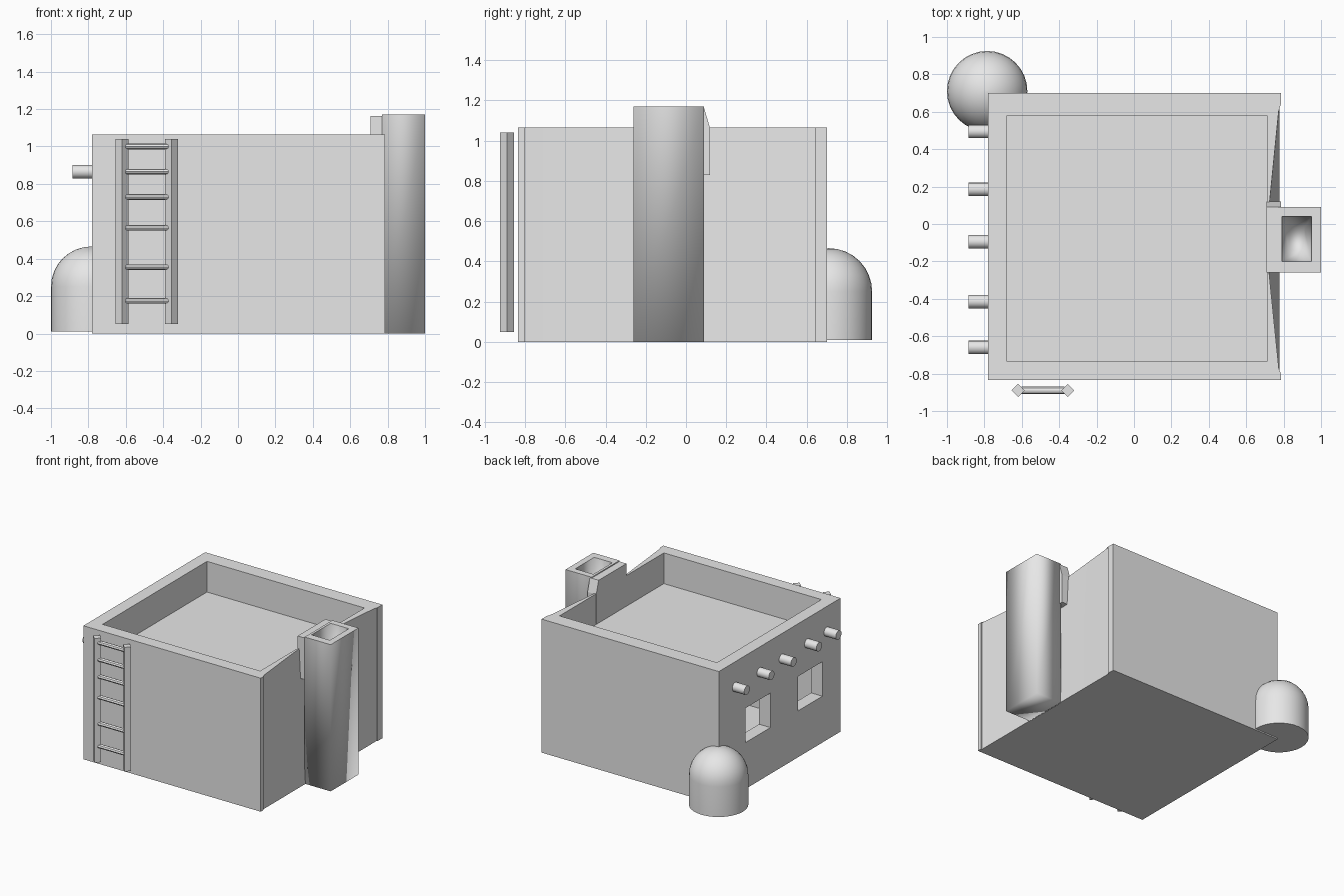
import bpy
import bmesh
import math
from mathutils import Matrix

cube = bpy.data.objects.get("Cube")
if cube:
    bpy.data.objects.remove(cube, do_unlink=True)

# One plain grey for everything
grey = bpy.data.materials.new("plain grey")
grey.use_nodes = True
COLOUR = (0.8, 0.8, 0.8, 1)
grey.diffuse_color = COLOUR
grey.node_tree.nodes["Principled BSDF"].inputs["Base Color"].default_value = COLOUR


def finish(name, bm):
    bmesh.ops.recalc_face_normals(bm, faces=bm.faces)
    mesh = bpy.data.meshes.new(name)
    bm.to_mesh(mesh)
    bm.free()
    mesh.materials.append(grey)
    obj = bpy.data.objects.new(name, mesh)
    bpy.context.collection.objects.link(obj)
    return obj


def loft(name, rings):
    """Closed solid through (outline, height) rings with equal point counts."""
    bm = bmesh.new()
    loops = [[bm.verts.new((x, y, z)) for x, y in pts] for pts, z in rings]
    n = len(loops[0])
    for a, b in zip(loops, loops[1:]):
        for i in range(n):
            j = (i + 1) % n
            bm.faces.new((a[i], a[j], b[j], b[i]))
    bm.faces.new(loops[0][::-1])
    bm.faces.new(loops[-1])
    return finish(name, bm)


def rect(x0, x1, y0, y1):
    return [(x0, y0), (x1, y0), (x1, y1), (x0, y1)]


def circle(cx, cy, r, n):
    return [(cx + r * math.cos(math.tau * i / n), cy + r * math.sin(math.tau * i / n))
            for i in range(n)]


def rod(name, centre, r, length, sides, flat=1.0):
    """Rod along x."""
    bm = bmesh.new()
    turn = (Matrix.Translation(centre) @ Matrix.Diagonal((1, 1, flat, 1))
            @ Matrix.Rotation(math.pi / 2, 4, 'Y'))
    bmesh.ops.create_cone(bm, cap_ends=True, segments=sides, radius1=r, radius2=r,
                          depth=length, matrix=turn)
    return finish(name, bm)


def smooth(obj, angle=35):
    bpy.ops.object.select_all(action='DESELECT')
    obj.select_set(True)
    bpy.context.view_layer.objects.active = obj
    bpy.ops.object.shade_smooth_by_angle(angle=math.radians(angle))


# House body: sunken roof, and a side wall pinched in at the top by the chimney
def outline(pinch):
    return [(-.78, -.835), (.785, -.835), (.785, -.8), (.777, -.8), (pinch, -.26),
            (pinch, .09), (.777, .64), (.785, .64), (.785, .7), (-.78, .7)]


inner = [(-.68, -.735), (.71, -.735), (.71, -.6), (.71, -.5), (.71, -.26),
         (.71, .09), (.71, .4), (.71, .5), (.71, .58), (-.68, .58)]
body = loft("house_body", [(outline(.777), 0), (outline(.722), 1.065),
                           (inner, 1.065), (inner, .82)])

# Hollow room and window openings
cutters = [loft("room_cutter", [(rect(-.68, .69, -.735, .58), .05),
                                (rect(-.68, .69, -.735, .58), .74)])]
for y0, y1 in ((.05, .365), (-.605, -.3)):
    hole = rect(-.9, -.6, y0, y1)
    cutters.append(loft("window_cutter", [(hole, .37), (hole, .645)]))
for cutter in cutters:
    cutter.hide_render = True
    mod = body.modifiers.new("opening", 'BOOLEAN')
    mod.operation = 'DIFFERENCE'
    mod.solver = 'EXACT'
    mod.object = cutter
bpy.context.view_layer.update()
graph = bpy.context.evaluated_depsgraph_get()
cut_mesh = bpy.data.meshes.new_from_object(body.evaluated_get(graph))
body.modifiers.clear()
body.data = cut_mesh
for cutter in cutters:
    bpy.data.objects.remove(cutter, do_unlink=True)
smooth(body, 25)

# Chimney with a tapering flue, soft shaded except around its mouth
stack = rect(.77, 1, -.26, .09)
flue = rect(.79, .95, -.2, .04)
flue_end = rect(.83, .91, -.14, -.02)
chimney = loft("chimney", [(stack, 0), (stack, 1.17), (flue, 1.17), (flue_end, .7)])
chimney.data.shade_smooth()
for edge in chimney.data.edges:
    if all(chimney.data.vertices[v].co.z > 1.1 for v in edge.vertices):
        edge.use_edge_sharp = True

# Raised piece of wall joining the chimney to the roof edge
loft("chimney_shoulder", [(rect(.708, .785, -.26, .12), .83),
                          (rect(.708, .785, -.26, .12), 1.06),
                          (rect(.708, .785, -.26, .09), 1.162)])

# Domed tank at the back corner
R, STEPS = .215, 8
rings = [(circle(-.785, .71, R, 32), .01)]
for i in range(STEPS):
    a = math.pi / 2 * i / STEPS
    rings.append((circle(-.785, .71, R * math.cos(a), 32), .25 + R * math.sin(a)))
rings.append((circle(-.785, .71, .004, 32), .25 + R))
smooth(loft("domed_tank", rings))

# Roof beam ends
for y in (.495, .185, -.095, -.415, -.66):
    smooth(rod("roof_beam", (-.82, y, .865), .036, .13, 16))

# Ladder
for x in (-.62, -.355):
    post = circle(x, -.89, .035, 4)
    loft("ladder_post", [(post, .05), (post, 1.04)])
for z in (1.0, .865, .73, .565, .355, .175):
    rod("ladder_rung", (-.4875, -.89, z), .02, .23, 8, .75)
